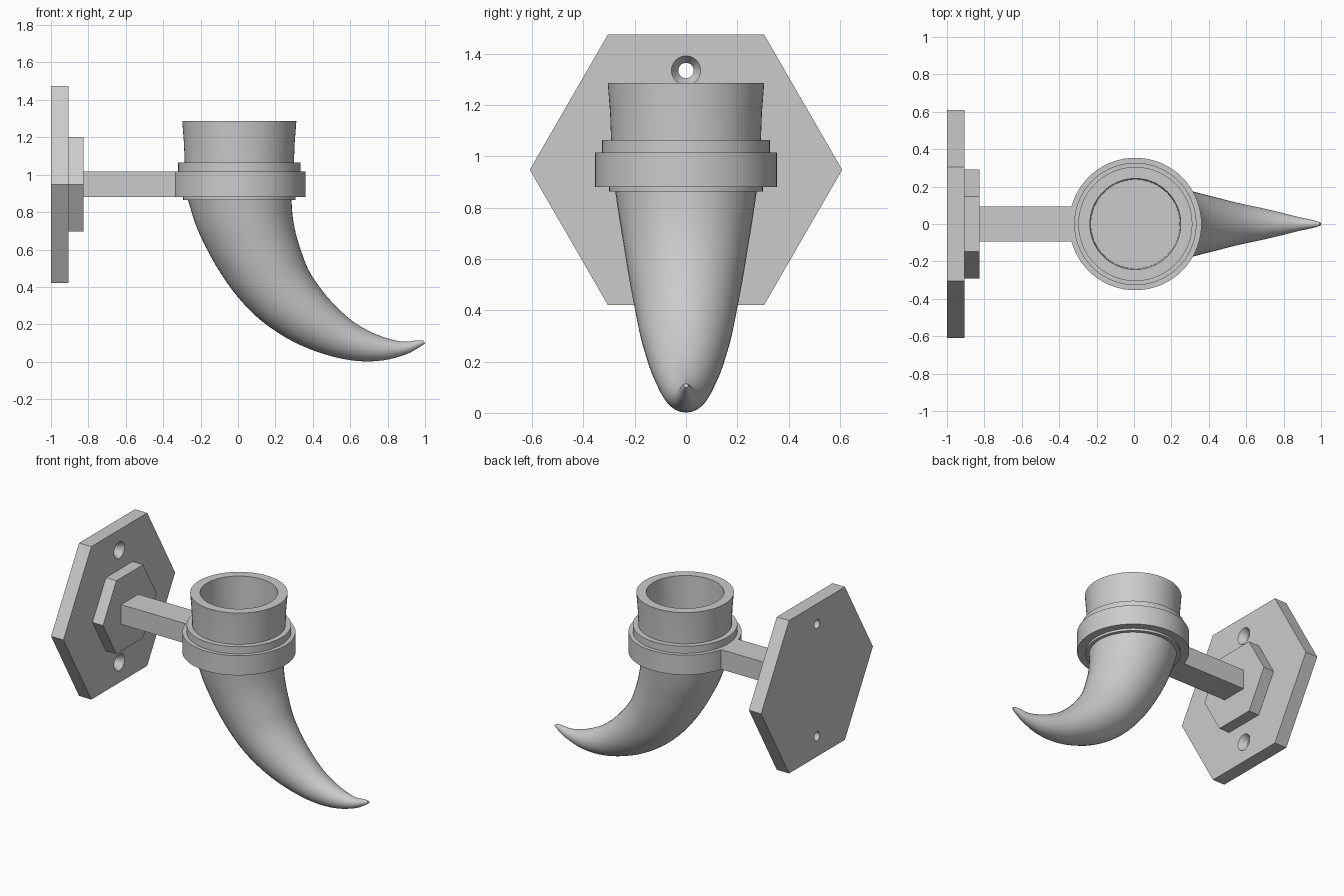
import bpy, bmesh, math
from mathutils import Vector

default = bpy.data.objects.get("Cube")
if default:
    bpy.data.objects.remove(default, do_unlink=True)

grey = bpy.data.materials.new("plain grey")
grey.use_nodes = True
colour = (0.6, 0.6, 0.6, 1)
grey.diffuse_color = colour
grey.node_tree.nodes["Principled BSDF"].inputs["Base Color"].default_value = colour

CX, MID_Z = 0.007, 0.948      # holder axis and mounting height


def skin(name, rings, smooth=False):
    """Bridge successive point rings and cap both ends."""
    bm = bmesh.new()
    loops = [[bm.verts.new(p) for p in ring] for ring in rings]
    n = len(loops[0])
    for a, b in zip(loops, loops[1:]):
        for i in range(n):
            j = (i + 1) % n
            bm.faces.new((a[i], a[j], b[j], b[i]))
    bm.faces.new(loops[0])
    bm.faces.new(loops[-1])
    bmesh.ops.recalc_face_normals(bm, faces=bm.faces)
    mesh = bpy.data.meshes.new(name)
    bm.to_mesh(mesh)
    bm.free()
    mesh.materials.append(grey)
    obj = bpy.data.objects.new(name, mesh)
    bpy.context.collection.objects.link(obj)
    if smooth:
        shade(obj)
    return obj


def activate(obj):
    bpy.ops.object.select_all(action='DESELECT')
    obj.select_set(True)
    bpy.context.view_layer.objects.active = obj


def shade(obj):
    activate(obj)
    bpy.ops.object.shade_smooth_by_angle(angle=math.radians(30))


def circle(centre, u, v, r, n):
    turn = [2 * math.pi * i / n for i in range(n)]
    return [centre + r * (math.cos(t) * u + math.sin(t) * v) for t in turn]


X, Y, Z = Vector((1, 0, 0)), Vector((0, 1, 0)), Vector((0, 0, 1))


def along_x(name, profile, z, n):
    """Rings of (x, radius) around a horizontal axis."""
    return skin(name, [circle(Vector((x, 0, z)), Y, Z, r, n) for x, r in profile])


def lathe(name, profile, n=72):
    """Rings of (radius, z) around the holder axis."""
    return skin(name, [circle(Vector((CX, 0, z)), X, Y, r, n) for r, z in profile], True)


# Hexagonal wall plate with two countersunk screw holes
plate = along_x("wall_plate", [(-1, 0.609), (-0.906, 0.609)], MID_Z, 6)
for side in (1, -1):
    cutter = along_x("screw_cutter", [(-1.05, 0.03), (-0.95, 0.03), (-0.906, 0.057),
                                      (-0.88, 0.057)], MID_Z + side * 0.387, 32)
    cutter.hide_render = True
    mod = plate.modifiers.new("screw_hole", 'BOOLEAN')
    mod.operation = 'DIFFERENCE'
    mod.solver = 'EXACT'
    mod.object = cutter
    activate(plate)
    bpy.ops.object.modifier_apply(modifier=mod.name)
    bpy.data.objects.remove(cutter, do_unlink=True)
shade(plate)

# Smaller hexagonal boss and the square arm
along_x("plate_boss", [(-0.906, 0.292), (-0.826, 0.292)], MID_Z, 6)
skin("support_arm", [[(x, y * 0.094, MID_Z + z * 0.068)
                      for y, z in ((-1, -1), (1, -1), (1, 1), (-1, 1))]
                     for x in (-0.826, -0.31)])

# Ring at the end of the arm, and the hollow collared cup inside it
lathe("support_ring", [(0.354, 0.88), (0.354, 1.016)])
lathe("cup", [(0.3, 0.864), (0.3, 0.95), (0.327, 0.95), (0.327, 1.065), (0.292, 1.065),
              (0.296, 1.17), (0.305, 1.287), (0.243, 1.287), (0.235, 0.9)])

# Curved horn: pairs of (x, z) on the outer and inner curve of each section
pairs = [((-0.272, 0.88), (0.285, 0.88)), ((-0.225, 0.73), (0.292, 0.78)),
         ((-0.17, 0.61), (0.308, 0.69)), ((-0.1, 0.485), (0.335, 0.6)),
         ((0.0, 0.345), (0.375, 0.495)), ((0.13, 0.215), (0.435, 0.4)),
         ((0.3, 0.105), (0.52, 0.3)), ((0.48, 0.035), (0.62, 0.212)),
         ((0.64, 0.004), (0.72, 0.155)), ((0.78, 0.008), (0.81, 0.122)),
         ((0.9, 0.04), (0.89, 0.107)), ((0.965, 0.075), (0.955, 0.114)),
         ((1.0, 0.098), (0.992, 0.114))]
sections = [Vector(a + b) for a, b in pairs]


def smooth_path(pts, steps):
    """Catmull-Rom interpolation through all points."""
    pts = [2 * pts[0] - pts[1]] + pts + [2 * pts[-1] - pts[-2]]
    for p, q, r, s in zip(pts, pts[1:], pts[2:], pts[3:]):
        for k in range(steps):
            t = k / steps
            yield (2 * q + (r - p) * t + (2 * p - 5 * q + 4 * r - s) * t ** 2
                   + (3 * q - p - 3 * r + s) * t ** 3) / 2
    yield pts[-2]


rings = []
for ox, oz, ix, iz in smooth_path(sections, 4):
    outer, inner = Vector((ox, 0, oz)), Vector((ix, 0, iz))
    half = (inner - outer) / 2
    rings.append(circle((outer + inner) / 2, half.normalized(), Y, half.length, 48))
skin("horn", rings, True)
